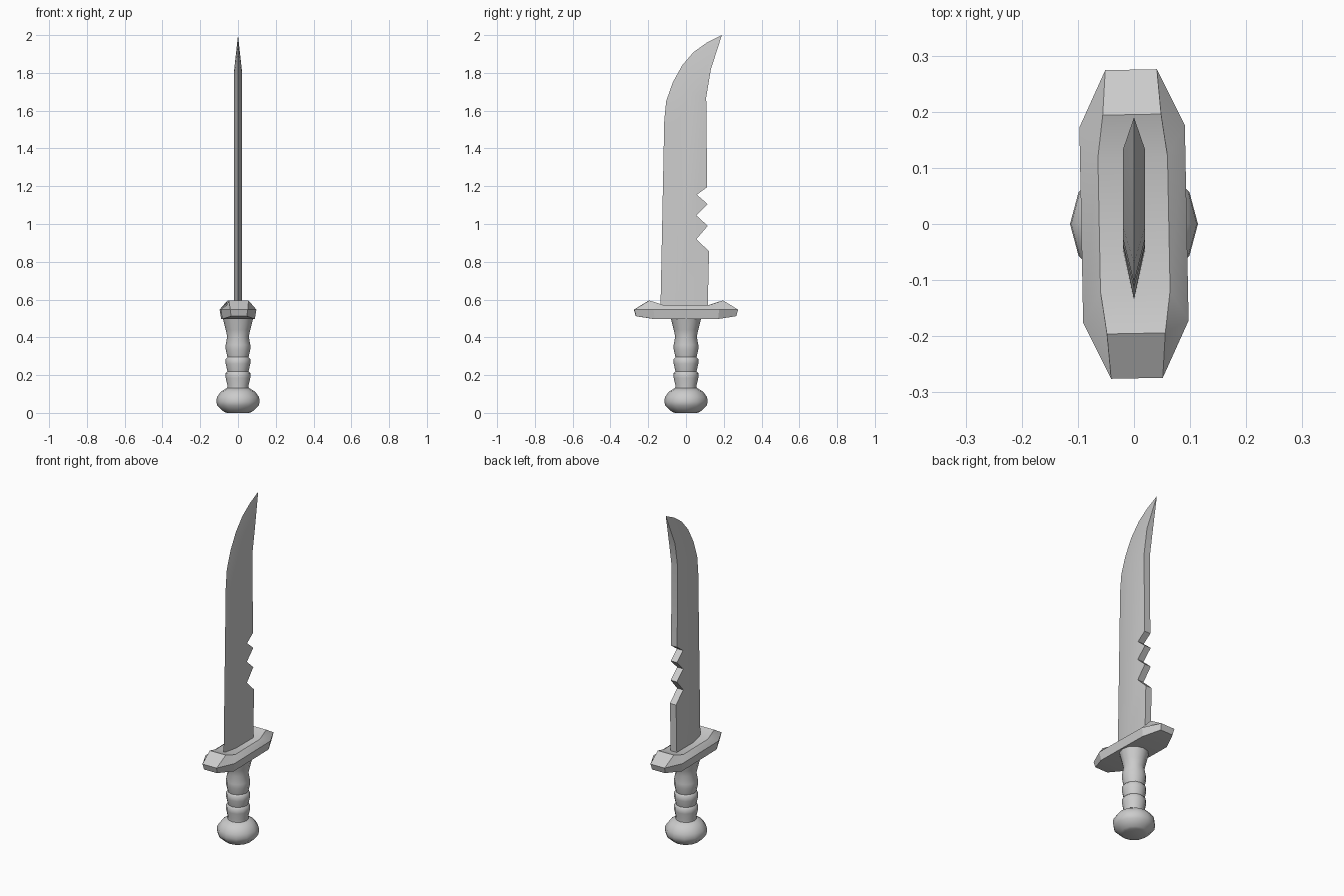
import bpy, bmesh, math
from mathutils import Matrix

cube = bpy.data.objects.get("Cube")
if cube:
    bpy.data.objects.remove(cube, do_unlink=True)

GREY = (0.6, 0.6, 0.6, 1)
steel = bpy.data.materials.new("plain grey")
steel.use_nodes = True
steel.diffuse_color = GREY
steel.node_tree.nodes["Principled BSDF"].inputs["Base Color"].default_value = GREY


def finish(bm, name, angle):
    """Turn a bmesh into a named, shaded object."""
    bmesh.ops.recalc_face_normals(bm, faces=bm.faces)
    mesh = bpy.data.meshes.new(name)
    bm.to_mesh(mesh)
    bm.free()
    mesh.materials.append(steel)
    ob = bpy.data.objects.new(name, mesh)
    bpy.context.collection.objects.link(ob)
    bpy.ops.object.select_all(action="DESELECT")
    bpy.context.view_layer.objects.active = ob
    ob.select_set(True)
    bpy.ops.object.shade_smooth_by_angle(angle=math.radians(angle))
    return ob


def bridge(bm, a, b, closed=False):
    """Quads between two rows of vertices."""
    n = len(a)
    for i in range(n if closed else n - 1):
        j = (i + 1) % n
        bm.faces.new((a[i], a[j], b[j], b[i]))


# Blade: sharp edge, bevel line and saw-toothed spine as (y, z)
HALF = 0.02
edge = [(-0.135, 0.56), (-0.115, 1.55), (-0.105, 1.65), (-0.07, 1.75),
        (-0.02, 1.84), (0.04, 1.91), (0.11, 1.96)]
bevel = [(-0.045, 0.56), (-0.035, 1.5), (-0.025, 1.59), (-0.005, 1.65),
         (0.025, 1.7), (0.06, 1.75), (0.1, 1.8)]
spine = [(0.115, 0.56), (0.122, 0.855), (0.055, 0.92), (0.115, 0.99),
         (0.055, 1.045), (0.115, 1.105), (0.057, 1.155), (0.112, 1.195),
         (0.107, 1.67), (0.132, 1.82)]
bm = bmesh.new()
edge_v = [bm.verts.new((0, y, z)) for y, z in edge]
tip = bm.verts.new((0, 0.19, 2.0))
backs, roots = [], []
for side in (-1, 1):
    bev = [bm.verts.new((side * HALF, y, z)) for y, z in bevel]
    back = [bm.verts.new((side * HALF, y, z)) for y, z in spine]
    bridge(bm, edge_v, bev)
    bm.faces.new((edge_v[-1], tip, bev[-1]))
    bm.faces.new(bev + back[::-1])
    bm.faces.new((bev[-1], tip, back[-1]))
    backs.append(back)
    roots.append(bev[0])
bridge(bm, *backs)
bm.faces.new((backs[0][-1], backs[1][-1], tip))
bm.faces.new((edge_v[0], roots[0], backs[0][0], backs[1][0], roots[1]))
finish(bm, "blade", 25)

# Guard: stacked eight-sided rings, each given by an end corner and a side corner
bm = bmesh.new()


def guard_ring(end, side):
    quarter = [end, side]
    pts = []
    for sx, sy, order in ((1, 1, 1), (1, -1, -1), (-1, -1, 1), (-1, 1, -1)):
        pts += [(sx * x, sy * y, z) for x, y, z in quarter[::order]]
    return [bm.verts.new(p) for p in pts]


low = guard_ring((0.042, 0.265, 0.512), (0.086, 0.168, 0.497))
mid = guard_ring((0.046, 0.275, 0.547), (0.094, 0.174, 0.547))
top = guard_ring((0.052, 0.195, 0.595), (0.062, 0.12, 0.571))
bridge(bm, low, mid, True)
bridge(bm, mid, top, True)
for r in (low, top):
    bm.faces.new((r[7], r[0], r[1], r[6]))
    bm.faces.new((r[6], r[1], r[2], r[5]))
    bm.faces.new((r[5], r[2], r[3], r[4]))
bmesh.ops.rotate(bm, verts=bm.verts, matrix=Matrix.Rotation(math.radians(1.1), 3, "Z"))
finish(bm, "guard", 20)


# Turned parts: twelve-sided lathe from (radius, z)
def lathe(name, profile, angle):
    bm = bmesh.new()
    rings = []
    for r, z in profile:
        turn = [2 * math.pi * i / 12 for i in range(12)]
        rings.append([bm.verts.new((r * math.cos(a), r * math.sin(a), z)) for a in turn])
    for a, b in zip(rings, rings[1:]):
        bridge(bm, a, b, True)
    bm.faces.new(rings[0])
    bm.faces.new(rings[-1])
    finish(bm, name, angle)


# Grip with three swells and a flared neck
grip = [(0.058, 0.12)]
for z in (0.16, 0.235, 0.31):
    grip += [(0.056, z - 0.015), (0.065, z + 0.025), (0.065, z + 0.05)]
grip += [(0.057, 0.405), (0.065, 0.44), (0.08, 0.5)]
lathe("grip", grip, 50)

lathe("pommel", [(0.06, 0.002), (0.075, 0.008), (0.11, 0.04), (0.114, 0.06),
                 (0.112, 0.085), (0.09, 0.115), (0.06, 0.133)], 50)
bpy.data.objects["pommel"].location.z = -0.002
